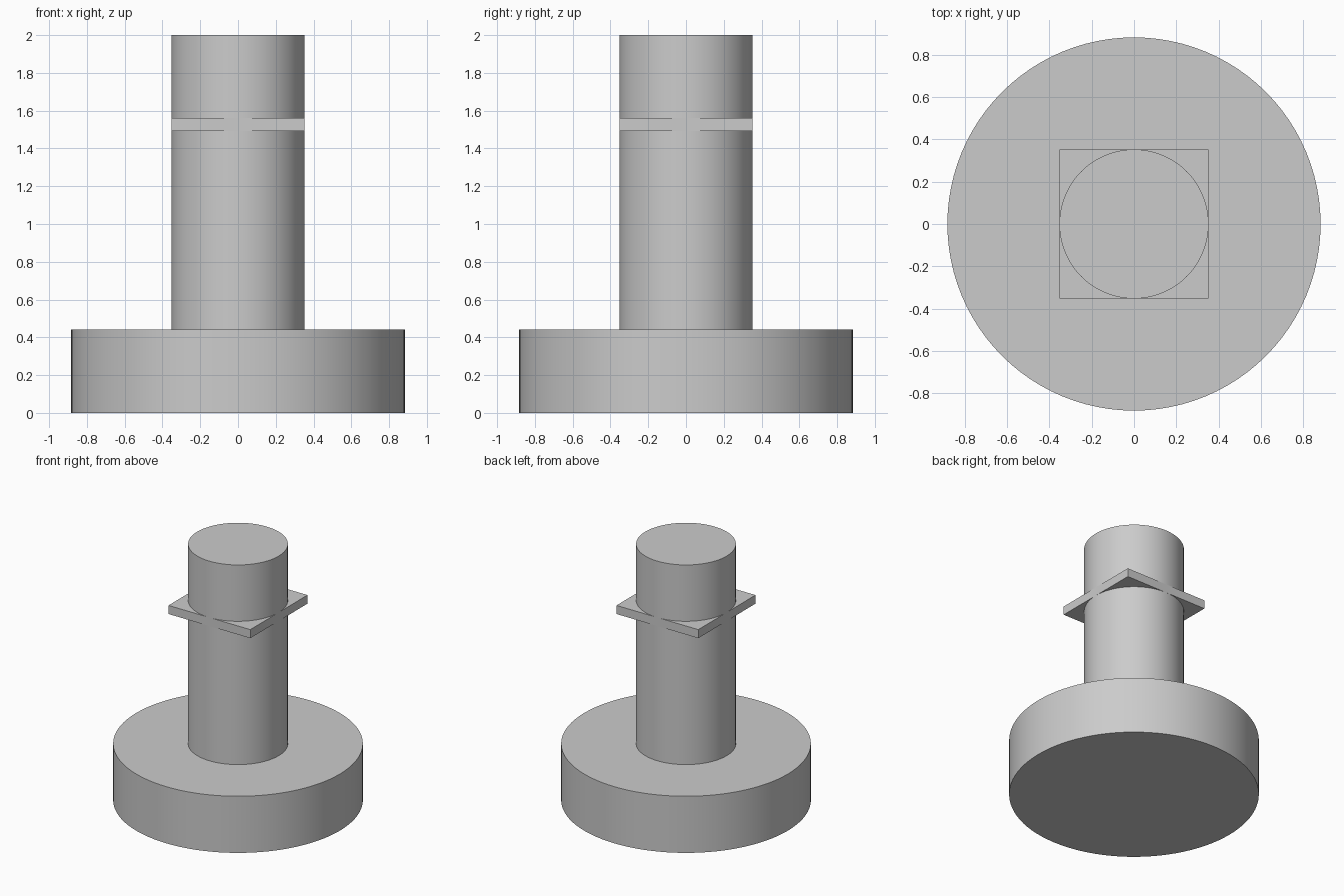
import bpy
import math

# Remove the default cube only
cube = bpy.data.objects.get("Cube")
if cube:
    bpy.data.objects.remove(cube, do_unlink=True)

# Single grey material
GREY = (0.6, 0.6, 0.6, 1.0)
grey = bpy.data.materials.new("plain grey")
grey.use_nodes = True
grey.diffuse_color = GREY
grey.node_tree.nodes["Principled BSDF"].inputs["Base Color"].default_value = GREY


def cylinder(name, radius, bottom, top):
    bpy.ops.mesh.primitive_cylinder_add(
        vertices=96, radius=radius, depth=top - bottom,
        location=(0, 0, (bottom + top) / 2))
    part = bpy.context.object
    part.name = name
    part.data.materials.append(grey)
    bpy.ops.object.shade_smooth_by_angle(angle=math.radians(30))
    return part


SHAFT_RADIUS = 0.353
BASE_TOP = 0.442
PLATE_BOTTOM, PLATE_TOP = 1.493, 1.56

# Wide round foot
cylinder("base_disc", 0.883, 0, BASE_TOP)

# Upright shaft, from the foot to the top
cylinder("shaft", SHAFT_RADIUS, BASE_TOP, 2)

# Thin square collar whose sides touch the shaft
bpy.ops.mesh.primitive_cube_add(size=1, location=(0, 0, (PLATE_BOTTOM + PLATE_TOP) / 2))
collar = bpy.context.object
collar.name = "square_collar"
collar.scale = (2 * SHAFT_RADIUS, 2 * SHAFT_RADIUS, PLATE_TOP - PLATE_BOTTOM)
bpy.ops.object.transform_apply(location=False, rotation=False, scale=True)
collar.data.materials.append(grey)
